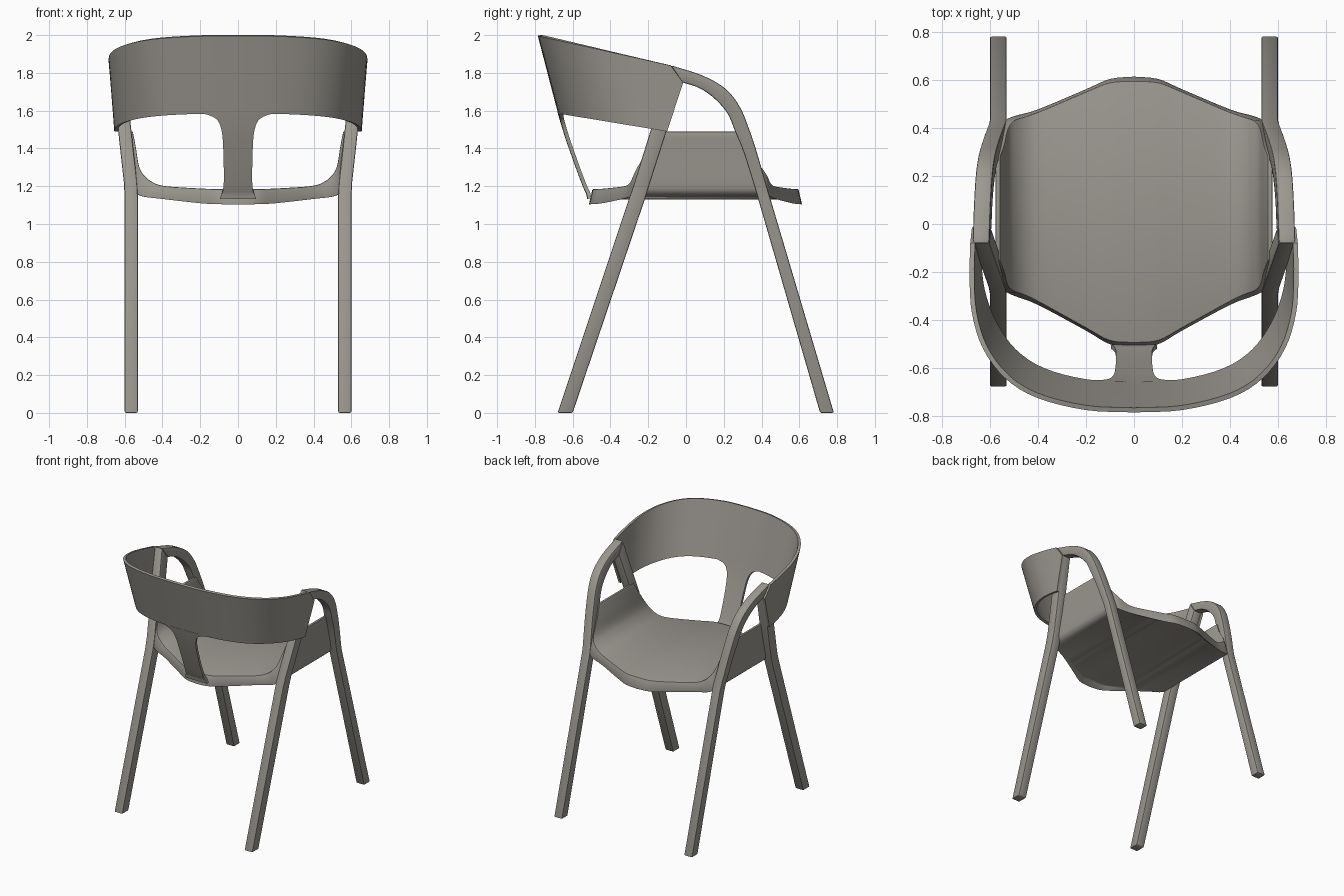
import bpy, bmesh, math
from mathutils import Vector

if "Cube" in bpy.data.objects:
    bpy.data.objects.remove(bpy.data.objects["Cube"])

wood = bpy.data.materials.new("warm grey wood")
wood.diffuse_color = (0.33, 0.312, 0.28, 1)
wood.use_nodes = True
wood.node_tree.nodes["Principled BSDF"].inputs["Base Color"].default_value = wood.diffuse_color


def smooth(rows, n):
    """Catmull-Rom resample of rows of numbers, n steps per span."""
    pts = [Vector(r) for r in rows]
    pts = [2 * pts[0] - pts[1]] + pts + [2 * pts[-1] - pts[-2]]
    out = []
    for i in range(1, len(pts) - 2):
        a, b, c, d = pts[i - 1:i + 3]
        for k in range(n):
            t = k / n
            out.append(0.5 * (2 * b + (c - a) * t + (2 * a - 5 * b + 4 * c - d) * t * t
                              + (3 * b - a - 3 * c + d) * t ** 3))
    return out + [pts[-2]]


def loft(name, rings, closed=True, bevel=0, thick=0, mirror=False):
    """Skin consecutive rings; closed rings get end caps, open ones get thickness."""
    bm = bmesh.new()
    vs = [[bm.verts.new(p) for p in r] for r in rings]
    n = len(rings[0])
    for a, b in zip(vs, vs[1:]):
        for i in range(n if closed else n - 1):
            j = (i + 1) % n
            bm.faces.new((a[i], a[j], b[j], b[i]))
    if closed:
        bm.faces.new(vs[0])
        bm.faces.new(vs[-1])
    bmesh.ops.recalc_face_normals(bm, faces=bm.faces)
    me = bpy.data.meshes.new(name)
    bm.to_mesh(me)
    bm.free()
    me.materials.append(wood)
    ob = bpy.data.objects.new(name, me)
    bpy.context.collection.objects.link(ob)
    if thick:
        m = ob.modifiers.new("thickness", 'SOLIDIFY')
        m.thickness, m.offset = thick, 0
        m.use_even_offset = True
    if bevel:
        m = ob.modifiers.new("soft edges", 'BEVEL')
        m.width, m.segments, m.limit_method = bevel, 2, 'ANGLE'
        m.angle_limit = math.radians(40)
    if mirror:
        ob.modifiers.new("mirror", 'MIRROR')
    bpy.ops.object.select_all(action='DESELECT')
    ob.select_set(True)
    bpy.context.view_layer.objects.active = ob
    bpy.ops.object.convert(target='MESH')
    bpy.ops.object.shade_smooth_by_angle(angle=math.radians(35))


# Seat shell: half section as x/z of top, x/z of underside, front y, back y
half = smooth([
    (0, 1.185, 0, 1.10, .615, -.515),
    (.1, 1.185, .1, 1.102, .605, -.502),
    (.2, 1.188, .2, 1.107, .562, -.445),
    (.38, 1.20, .4, 1.13, .478, -.338),
    (.45, 1.22, .5, 1.143, .45, -.30),
    (.50, 1.26, .54, 1.165, .43, -.28),
    (.525, 1.31, .555, 1.21, .395, -.255),
    (.54, 1.4, .565, 1.35, .33, -.20),
    (.557, 1.49, .577, 1.49, .28, -.15)], 4)


def seat_ring(r, s):
    xt, zt, xb, zb, f, b = r
    k = max(0, 1 - xt / .5)
    i, lip, up = .02 * k, .03 * k, .04 * k          # rounded rim with a shallow lip below
    return [(s * xt, b + i, zt), (s * xt, f - i, zt), (s * xb, f, zb),
            (s * xb, f - .012 - lip, zb + up), (s * xb, b + .012 + lip, zb + up), (s * xb, b, zb)]


loft("seat", [seat_ring(r, -1) for r in half[:0:-1]] + [seat_ring(r, 1) for r in half], bevel=.006)


# Legs: rows of outer y/z and inner y/z, leaning outward above the seat
def leg(name, rows):
    rings = []
    for oy, oz, iy, iz in rows:
        lean = [0.53 + 0.11 * max(0, z - 1.18) for z in (oz, iz)]
        rings.append([(lean[0], oy, oz), (lean[0] + .07, oy, oz),
                      (lean[1] + .07, iy, iz), (lean[1], iy, iz)])
    loft(name, rings, bevel=.008, mirror=True)


leg("backrest_leg", [(-.68, 0, -.60, 0), (-.30, 1.14, -.215, 1.14),
                     (-.273, 1.22, -.19, 1.22), (-.08, 1.84, -.02, 1.75)])
arm = smooth([(.43, 1.19, .365, 1.19), (.375, 1.38, .305, 1.38), (.335, 1.50, .26, 1.49),
              (.285, 1.62, .22, 1.585), (.21, 1.715, .15, 1.665), (.09, 1.785, .07, 1.72),
              (-.08, 1.84, -.02, 1.75)], 4)
leg("front_leg_and_arm", [(.783, 0, .71, 0), (.445, 1.14, .38, 1.14)] + [tuple(a) for a in arm])

# Backrest band: top and bottom edges in plan, centre to end
top = smooth([(0, -.775), (.2, -.765), (.4, -.715), (.53, -.635), (.62, -.515),
              (.665, -.37), (.675, -.22), (.672, -.08)], 4)
low = smooth([(0, -.668), (.2, -.656), (.38, -.608), (.5, -.528), (.58, -.415),
              (.625, -.30), (.642, -.2), (.645, -.10)], 4)
levels = (0, .25, .5, .74, 1)


def band_ring(i, s):
    t, b = top[i], low[i]
    zt, zb = 2.0 - .23 * (t.y + .78), 1.59 - .172 * (b.y + .68)
    end = .07 * max(0, i - len(top) + 5) / 4        # pointed end tip
    return [(s * (b.x + (t.x - b.x) * v),
             b.y + (t.y - b.y) * v + end * min(v / .74, (1 - v) / .26),
             zb + (zt - zb) * v) for v in levels]


n = len(top)
loft("backrest", [band_ring(i, -1) for i in range(n - 1, 0, -1)] + [band_ring(i, 1) for i in range(n)],
     closed=False, thick=.02)

# Centre spine: z, y, half width, flaring into the band and the seat
spine = smooth([(1.592, -.670, .22), (1.578, -.666, .15), (1.55, -.658, .107), (1.50, -.643, .087),
                (1.43, -.620, .079), (1.3, -.574, .075), (1.2, -.536, .076),
                (1.165, -.52, .085), (1.135, -.513, .095)], 3)
loft("backrest_spine", [[(w * k / 4, y + .3 * (w * k / 4) ** 2, z) for k in range(-4, 5)]
                        for z, y, w in spine], closed=False, thick=.02)
